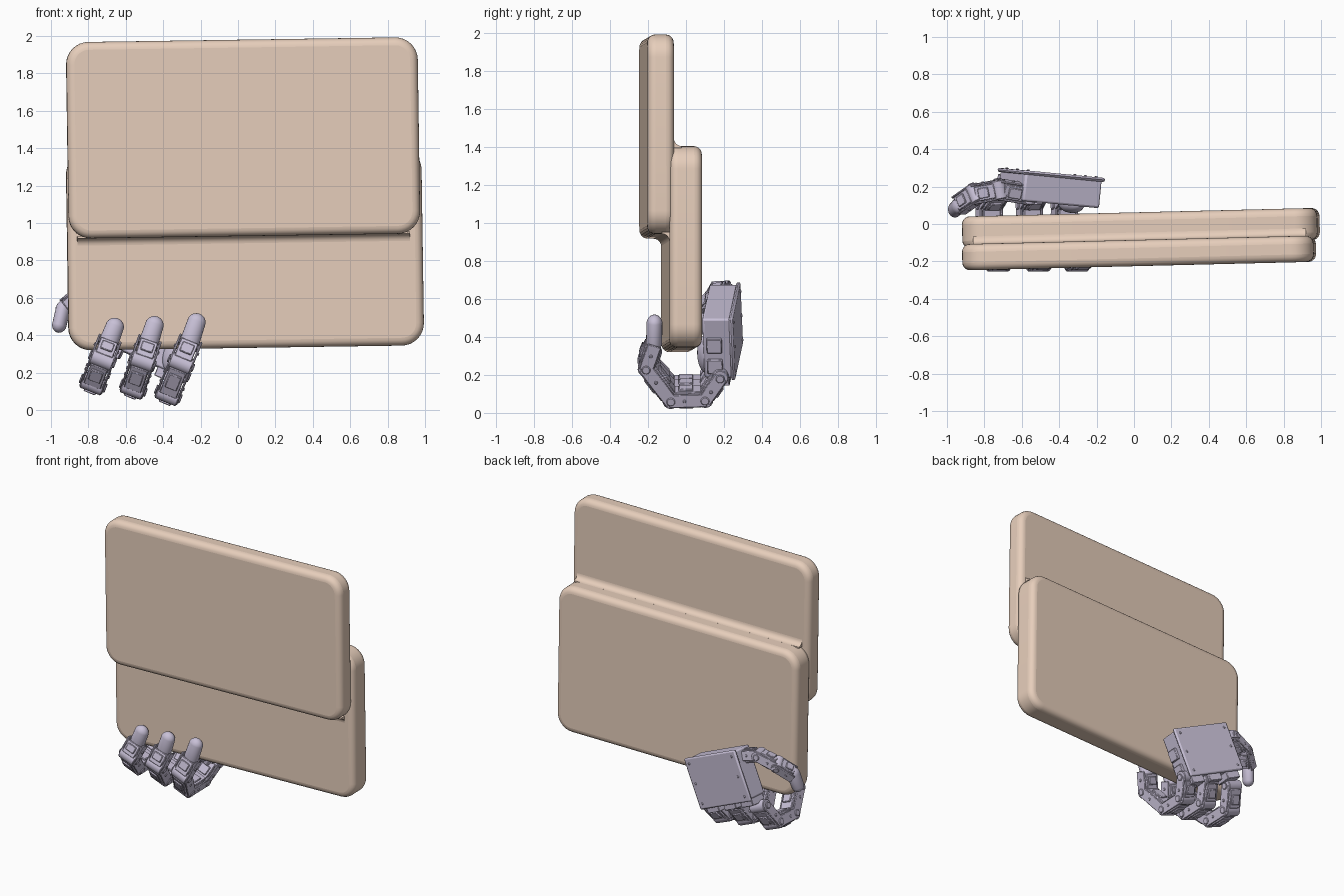
import bpy, bmesh
from math import radians, cos, sin, pi
from mathutils import Matrix, Vector

if "Cube" in bpy.data.objects:
    bpy.data.objects.remove(bpy.data.objects["Cube"])


def material(name, color):
    m = bpy.data.materials.new(name)
    m.diffuse_color = color
    m.use_nodes = True
    m.node_tree.nodes["Principled BSDF"].inputs["Base Color"].default_value = m.diffuse_color
    return m


TAN = material("tan", (0.80, 0.62, 0.50, 1))
LILAC = material("lilac", (0.58, 0.53, 0.68, 1))


def finish(name, bm, mat, bevel=0.0, segments=1):
    me = bpy.data.meshes.new(name)
    bmesh.ops.recalc_face_normals(bm, faces=bm.faces)
    bm.to_mesh(me)
    bm.free()
    ob = bpy.data.objects.new(name, me)
    bpy.context.collection.objects.link(ob)
    me.materials.append(mat)
    if bevel:
        b = ob.modifiers.new("bevel", 'BEVEL')
        b.width, b.segments, b.limit_method = bevel, segments, 'ANGLE'
        b.angle_limit = radians(40)
    bpy.ops.object.select_all(action='DESELECT')
    ob.select_set(True)
    bpy.context.view_layer.objects.active = ob
    bpy.ops.object.shade_smooth_by_angle(angle=radians(35))
    return ob


def box(bm, M, size, offset=(0, 0, 0)):
    bmesh.ops.create_cube(bm, size=1, matrix=M @ Matrix.Translation(offset) @ Matrix.Diagonal((*size, 1)))


def rod(bm, M, axis, r, length, offset=(0, 0, 0), n=16):
    R = Matrix.Rotation(pi / 2, 4, 'Y' if axis == 'X' else 'X')
    bmesh.ops.create_cone(bm, cap_ends=True, segments=n, radius1=r, radius2=r, depth=length,
                          matrix=M @ Matrix.Translation(offset) @ R)


# Two overlapping rounded slabs, slightly turned and tilted
TILT = Matrix.Rotation(radians(1.4), 4, 'Z') @ Matrix.Rotation(radians(-0.85), 4, 'Y')


def slab(name, centre, size, radius):
    bm = bmesh.new()
    w, d, h = (s / 2 for s in size)
    ring = []
    for cx, cz, a0 in ((1, 1, 0), (-1, 1, 90), (-1, -1, 180), (1, -1, 270)):
        for i in range(9):
            a = radians(a0 + i * 11.25)
            ring.append(bm.verts.new((cx * (w - radius) + radius * cos(a), -d,
                                      cz * (h - radius) + radius * sin(a))))
    face = bm.faces.new(ring)
    out = bmesh.ops.extrude_face_region(bm, geom=[face])
    bmesh.ops.translate(bm, verts=[v for v in out['geom'] if isinstance(v, bmesh.types.BMVert)],
                        vec=(0, 2 * d, 0))
    ob = finish(name, bm, TAN, 0.042, 5)
    ob.matrix_world = Matrix.Translation(centre) @ TILT


slab("front_slab", (0.027, -0.155, 1.455), (1.88, 0.14, 1.05), 0.12)
slab("back_slab", (0.037, -0.023, 0.862), (1.90, 0.172, 1.06), 0.12)


# Concave fillet strips where the slabs meet
def fillet(name, centre, sy, sz, r=0.04):
    bm = bmesh.new()
    prof = [(-0.01, -0.01), (r, -0.01)]
    prof += [(r - r * sin(a), r - r * cos(a)) for a in (i * pi / 12 for i in range(7))]
    prof += [(-0.01, r)]
    face = bm.faces.new([bm.verts.new((-0.89, sy * y, sz * z)) for y, z in prof])
    out = bmesh.ops.extrude_face_region(bm, geom=[face])
    bmesh.ops.translate(bm, verts=[v for v in out['geom'] if isinstance(v, bmesh.types.BMVert)],
                        vec=(1.78, 0, 0))
    finish(name, bm, TAN).matrix_world = Matrix.Translation(centre) @ TILT


fillet("lower_fillet", (0.03, -0.109, 0.93), -1, -1)
fillet("upper_fillet", (0.03, -0.085, 1.392), 1, 1)

# Palm of the mechanical hand, with cover plate, base ridge, heel pad and screws
PALM = (Matrix.Translation((-0.45, 0.18, 0.43)) @ Matrix.Rotation(radians(-5.5), 4, 'Z')
        @ Matrix.Rotation(radians(24), 4, 'Y'))
bm = bmesh.new()
box(bm, PALM, (0.45, 0.15, 0.34), (0, 0.005, 0))
box(bm, PALM, (0.48, 0.022, 0.36), (0, 0.083, 0))
finish("palm", bm, LILAC, 0.012, 2)
bm = bmesh.new()
for x in (-0.2, 0.2):
    for z in (-0.14, 0, 0.14):
        rod(bm, PALM, 'Y', 0.009, 0.008, (x, 0.096, z), 10)
for x in (-0.16, 0, 0.16):
    box(bm, PALM, (0.11, 0.12, 0.08), (x, 0.0, -0.18))
for z in (-0.1, 0.02):
    box(bm, PALM, (0.03, 0.08, 0.08), (0.23, -0.01, z))
finish("palm_fittings", bm, LILAC, 0.004)
bm = bmesh.new()
bmesh.ops.create_uvsphere(bm, u_segments=20, v_segments=12, radius=1,
                          matrix=PALM @ Matrix.Translation((0.16, -0.06, -0.06)) @ Matrix.Diagonal((0.06, 0.05, 0.11, 1)))
finish("heel_pad", bm, LILAC)


def frame(p, q, across):
    z = (q - p).normalized()
    x = (across - z * across.dot(z)).normalized()
    y = z.cross(x)
    M = Matrix((x, y, z)).transposed().to_4x4()
    M.translation = p
    return M, (q - p).length


# One jointed link: servo body, side brackets, covers, hinge and screws
def link(bm, p, q, across, w, d):
    M, L = frame(p, q, across)
    box(bm, M, (w * 0.72, d * 0.85, L * 0.8), (0, 0, L * 0.5))
    box(bm, M, (w * 0.5, d * 1.05, L * 0.42), (0, 0, L * 0.55))
    box(bm, M, (w * 0.85, d * 0.6, L * 0.15), (0, 0, L * 0.8))
    rod(bm, M, 'X', d * 0.42, w * 0.9)
    for s in (-1, 1):
        box(bm, M, (w * 0.09, d * 0.7, L * 1.1), (s * w * 0.44, 0, L * 0.5))
        rod(bm, M, 'X', d * 0.22, w * 0.08, (s * w * 0.51, 0, 0))
        rod(bm, M, 'X', d * 0.1, w * 0.06, (s * w * 0.5, 0, L * 0.6), 8)


def rounded_tip(name, p, q, across, r):
    M, L = frame(p, q, across)
    bm = bmesh.new()
    bmesh.ops.create_uvsphere(bm, u_segments=20, v_segments=14, radius=r)
    for v in bm.verts:
        if v.co.z > 0.001:
            v.co.z += L - r
        else:
            v.co.x *= 1.05
        v.co.y *= 0.85
    bm.transform(M)
    finish(name, bm, LILAC)


# Three fingers curling below the slab edge and up its front
ACROSS = Vector((cos(radians(22)), 0, -sin(radians(22))))
PATH = ((0.18, 0.20, 0.08), (0.10, 0.085, 0.06), (-0.08, 0.08, 0.06),
        (-0.21, 0.25, 0.02), (-0.168, 0.37, 0))   # y, z, and share of lift
for i, (xt, slope, lift, top) in enumerate(((-0.65, 0.38, 1, 0.49), (-0.44, 0.34, 0.6, 0.50),
                                            (-0.215, 0.41, 0.05, 0.515))):
    pts = [Vector((xt + slope * (z + up * lift - 0.47), y, z + up * lift)) for y, z, up in PATH]
    bm = bmesh.new()
    for p, q in zip(pts[:-1], pts[1:]):
        link(bm, p, q, ACROSS, 0.135, 0.105)
    finish(f"finger_{i + 1}", bm, LILAC, 0.004)
    rounded_tip(f"finger_tip_{i + 1}", pts[-1], Vector((xt + 0.008, -0.165, top)), ACROSS, 0.05)

# Thumb reaching round the side edge
TH = [Vector(p) for p in ((-0.56, 0.16, 0.60), (-0.72, 0.185, 0.655), (-0.85, 0.16, 0.61), (-0.935, 0.10, 0.54))]
T_ACROSS = Vector((0.25, 1, 0.2))
bm = bmesh.new()
for p, q in zip(TH[:-1], TH[1:]):
    link(bm, p, q, T_ACROSS, 0.11, 0.095)
finish("thumb", bm, LILAC, 0.004)
rounded_tip("thumb_tip", TH[-1], Vector((-0.965, 0.07, 0.415)), T_ACROSS, 0.046)
